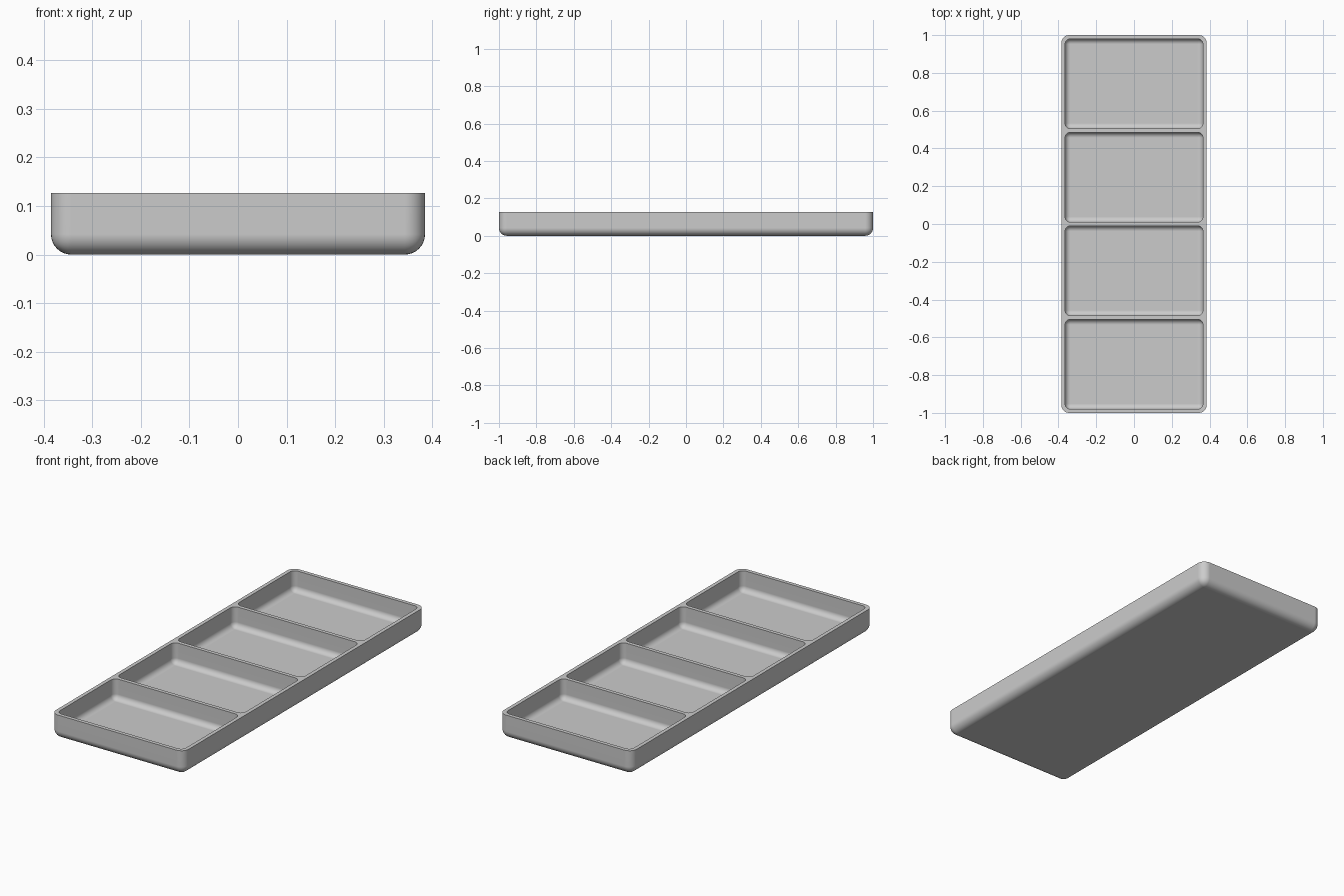
import bpy
import bmesh
from mathutils import Vector

cube = bpy.data.objects.get("Cube")
if cube:
    bpy.data.objects.remove(cube, do_unlink=True)

# Overall proportions
WIDTH, LENGTH, HEIGHT = 0.77, 2.0, 0.127
WALL, POCKETS = 0.02, 4
OUTER_RADIUS, INNER_RADIUS = 0.042, 0.028

grey = bpy.data.materials.new("plain grey")
grey.use_nodes = True
colour = (0.6, 0.6, 0.6, 1)
grey.diffuse_color = colour
grey.node_tree.nodes["Principled BSDF"].inputs["Base Color"].default_value = colour


def rounded_box(name, size, base, radius):
    """Box standing on base, every edge rounded except the top rim."""
    bm = bmesh.new()
    bmesh.ops.create_cube(bm, size=1)
    bmesh.ops.scale(bm, vec=size, verts=bm.verts)
    bmesh.ops.translate(bm, vec=Vector(base) + Vector((0, 0, size[2] / 2)), verts=bm.verts)
    top = base[2] + size[2]
    edges = [e for e in bm.edges if any(v.co.z < top - 0.001 for v in e.verts)]
    bmesh.ops.bevel(bm, geom=edges, offset=radius, segments=8, profile=0.5,
                    affect='EDGES', clamp_overlap=True)
    bmesh.ops.recalc_face_normals(bm, faces=bm.faces)
    mesh = bpy.data.meshes.new(name)
    bm.to_mesh(mesh)
    bm.free()
    mesh.materials.append(grey)
    obj = bpy.data.objects.new(name, mesh)
    bpy.context.collection.objects.link(obj)
    return obj


# Outer body of the tray
tray = rounded_box("divided_tray", (WIDTH, LENGTH, HEIGHT), (0, 0, 0), OUTER_RADIUS)
bpy.context.view_layer.objects.active = tray
tray.select_set(True)

# Four equal pockets separated by thin dividers
pocket_length = (LENGTH - WALL * (POCKETS + 1)) / POCKETS
for i in range(POCKETS):
    y = (i - (POCKETS - 1) / 2) * (pocket_length + WALL)
    cutter = rounded_box("pocket_cutter", (WIDTH - 2 * WALL, pocket_length, HEIGHT),
                         (0, y, WALL), INNER_RADIUS)
    cutter.hide_render = True
    cut = tray.modifiers.new("pocket", 'BOOLEAN')
    cut.operation = 'DIFFERENCE'
    cut.solver = 'EXACT'
    cut.object = cutter
    bpy.ops.object.modifier_apply(modifier=cut.name)
    bpy.data.objects.remove(cutter, do_unlink=True)

# Smooth fillets with a crisp rim and flat panels
bpy.ops.object.shade_smooth_by_angle(angle=0.6)
weighted = tray.modifiers.new("flat panels", 'WEIGHTED_NORMAL')
weighted.keep_sharp = True
